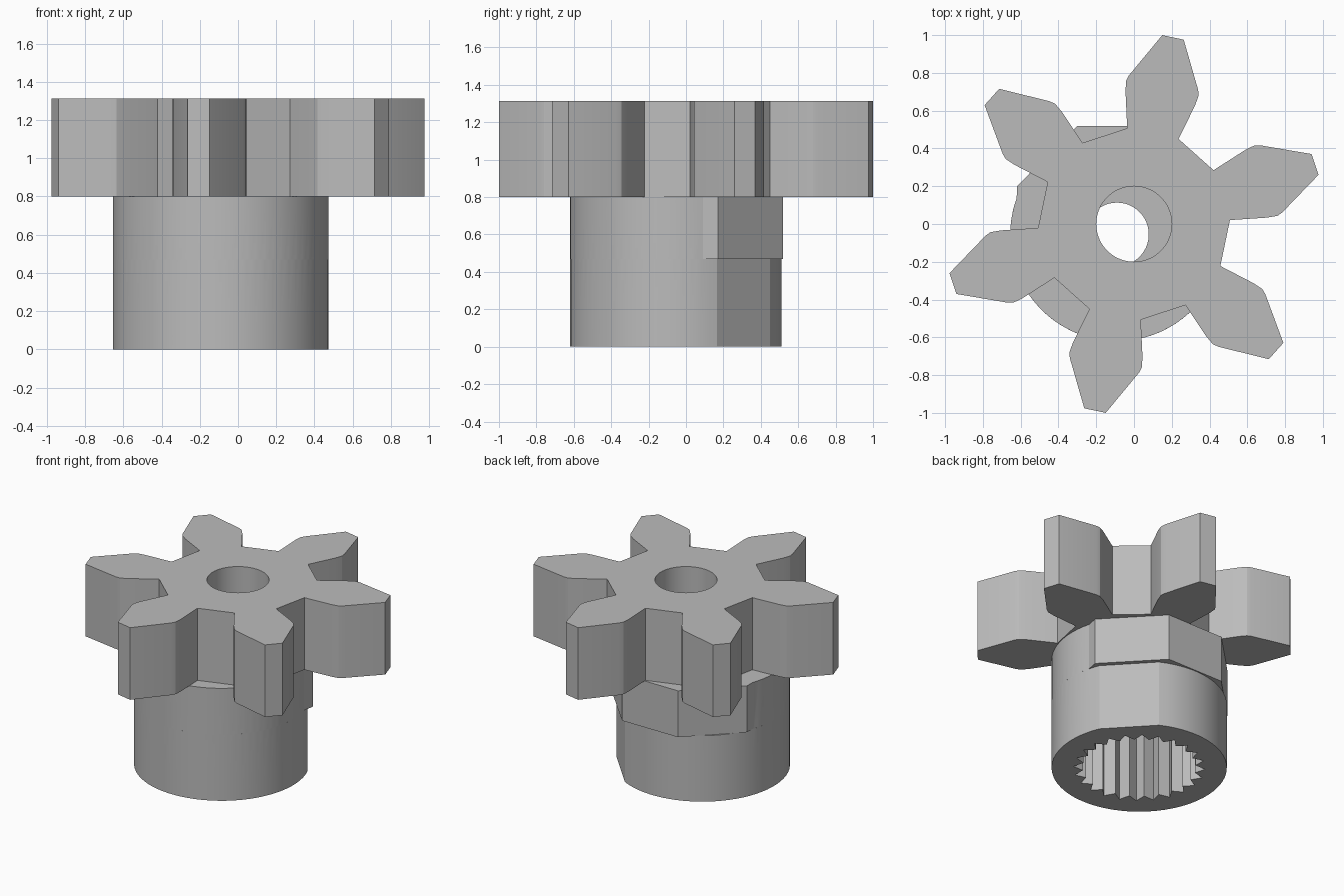
import bpy, bmesh
from math import sin, cos, radians

cube = bpy.data.objects.get("Cube")
if cube:
    bpy.data.objects.remove(cube)

HUB = (-0.09, -0.055)      # hub axis, offset from the gear axis
HUB_R, HUB_TOP, GEAR_TOP = 0.565, 0.8, 1.313
LEDGE = 0.47               # underside of the collar flats

grey = bpy.data.materials.new("plain grey")
grey.use_nodes = True
grey.diffuse_color = (0.5, 0.5, 0.5, 1)
grey.node_tree.nodes["Principled BSDF"].inputs["Base Color"].default_value = (0.5, 0.5, 0.5, 1)


def polar(r, deg, centre=(0, 0)):
    return centre[0] + r * cos(radians(deg)), centre[1] + r * sin(radians(deg))


def circle(r, centre=(0, 0), n=72):
    return [polar(r, 360 * i / n, centre) for i in range(n)]


def prism(name, outline, z0, z1):
    """Extrude a closed counter-clockwise outline from z0 to z1."""
    bm = bmesh.new()
    base = bm.faces.new([bm.verts.new((x, y, z0)) for x, y in outline])
    top = bmesh.ops.extrude_face_region(bm, geom=[base], use_keep_orig=True)["geom"]
    bmesh.ops.translate(bm, vec=(0, 0, z1 - z0),
                        verts=[v for v in top if isinstance(v, bmesh.types.BMVert)])
    bmesh.ops.recalc_face_normals(bm, faces=bm.faces)
    mesh = bpy.data.meshes.new(name)
    bm.to_mesh(mesh)
    bm.free()
    mesh.materials.append(grey)
    obj = bpy.data.objects.new(name, mesh)
    bpy.context.collection.objects.link(obj)
    return obj


def combine(obj, steps):
    """Apply boolean steps in order, then drop the helper solids."""
    for operation, helper in steps:
        mod = obj.modifiers.new(helper.name, 'BOOLEAN')
        mod.operation, mod.object, mod.solver = operation, helper, 'EXACT'
    bpy.context.view_layer.update()
    result = obj.evaluated_get(bpy.context.evaluated_depsgraph_get())
    mesh = bpy.data.meshes.new_from_object(result)
    obj.modifiers.clear()
    obj.data = mesh
    for _, helper in steps:
        bpy.data.objects.remove(helper)
    mesh.shade_smooth()
    mesh.set_sharp_from_angle(angle=radians(20))


# Gear: half tooth as (distance along the tooth, half width), mirrored, repeated
half = [(0.489, 0.139), (0.68, 0.188), (0.735, 0.196), (0.765, 0.187), (1.009, 0.058)]
tooth = [(a, -w) for a, w in half] + [(a, w) for a, w in reversed(half)]
outline = []
for i in range(6):
    c, s = cos(radians(18.2 + 60 * i)), sin(radians(18.2 + 60 * i))
    outline += [(a * c - w * s, a * s + w * c) for a, w in tooth]
gear = prism("six_tooth_gear", outline, HUB_TOP, GEAR_TOP)
combine(gear, [('DIFFERENCE', prism("gear_bore", circle(0.2), 0.7, 1.5))])

# Hub: round barrel with one facet
barrel = [polar(HUB_R, a, HUB) for a in range(63, 388, 5)]
hub = prism("splined_hub", barrel, 0, LEDGE)

# Collar: round at the front, three flats at the back
flats = [(0.47, 0.17), (0.14, 0.518), (-0.30, 0.518), (-0.62, 0.20)]
collar = prism("collar", flats + [polar(HUB_R, a, HUB) for a in range(160, 380, 5)],
               LEDGE, HUB_TOP)

# Splined socket from below and a narrower hole through the web
teeth = 24
spline = [polar(0.425 if i % 2 else 0.365, 180 * i / teeth, HUB) for i in range(2 * teeth)]
socket = prism("socket", spline, -0.1, 0.6)
web_hole = prism("web_hole", circle(0.168, HUB), 0.3, 0.95)
combine(hub, [('UNION', collar), ('DIFFERENCE', socket), ('DIFFERENCE', web_hole)])
